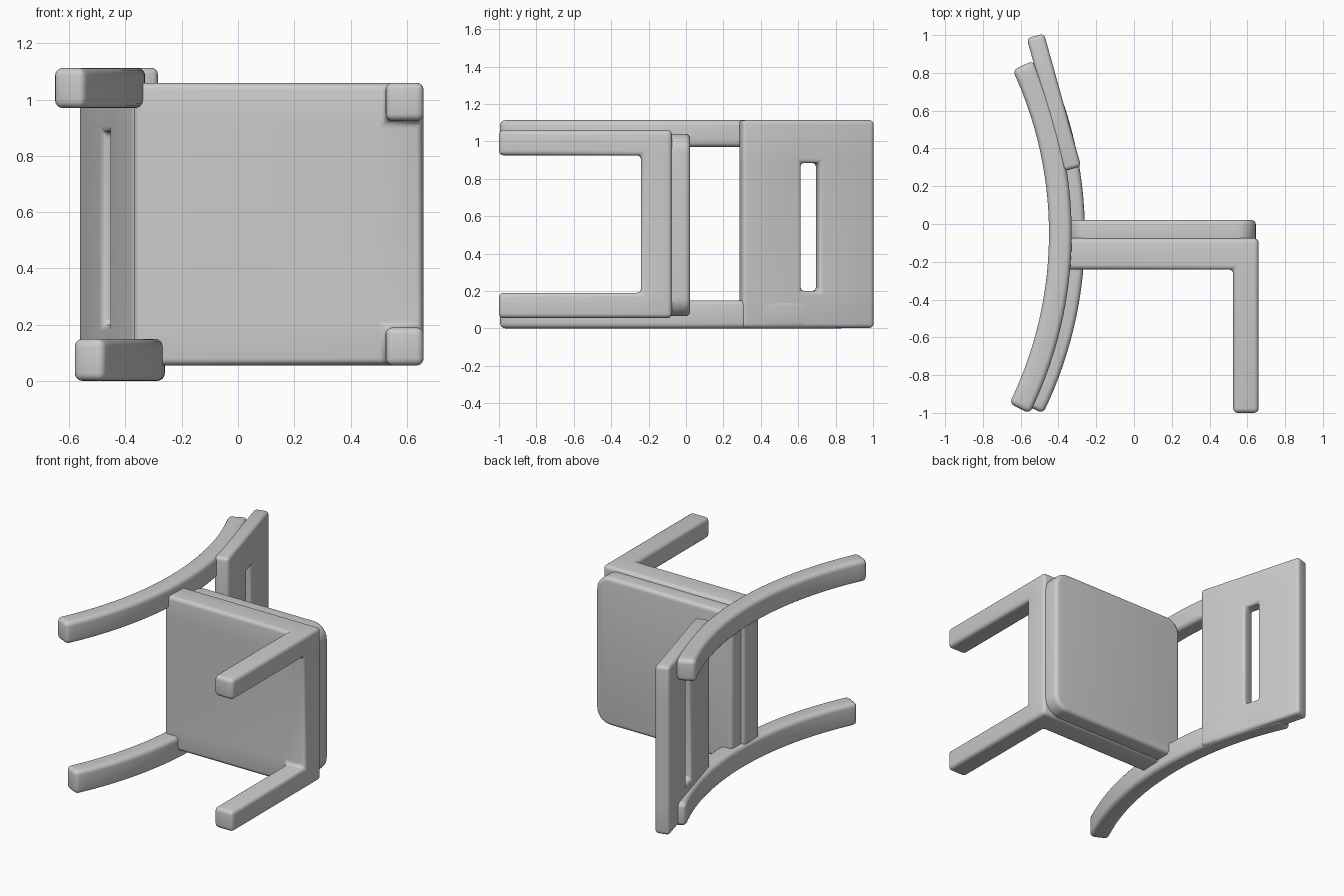
import bpy, bmesh, math
from mathutils import Matrix, Vector

if "Cube" in bpy.data.objects:
    bpy.data.objects.remove(bpy.data.objects["Cube"], do_unlink=True)

GREY = (0.6, 0.6, 0.6, 1.0)
mat = bpy.data.materials.new("light_grey")
mat.use_nodes = True
mat.diffuse_color = GREY
bsdf = mat.node_tree.nodes["Principled BSDF"]
bsdf.inputs["Base Color"].default_value = GREY
bsdf.inputs["Roughness"].default_value = 0.7


def finish(name, bm, bevel, matrix=None):
    """Turn a bmesh into a soft-edged, smooth-shaded object."""
    if matrix:
        bm.transform(matrix)
    bmesh.ops.recalc_face_normals(bm, faces=bm.faces)
    mesh = bpy.data.meshes.new(name)
    bm.to_mesh(mesh)
    bm.free()
    mesh.materials.append(mat)
    ob = bpy.data.objects.new(name, mesh)
    bpy.context.collection.objects.link(ob)
    mod = ob.modifiers.new("soft_edges", 'BEVEL')
    mod.width, mod.segments = bevel, 4
    mod.limit_method, mod.angle_limit = 'ANGLE', math.radians(40)
    bpy.ops.object.select_all(action='DESELECT')
    ob.select_set(True)
    bpy.context.view_layer.objects.active = ob
    bpy.ops.object.modifier_apply(modifier=mod.name)
    bpy.ops.object.shade_smooth_by_angle(angle=math.radians(40))
    return ob


def cells(name, xs, ys, zs, filled, bevel, matrix=None):
    """Outer skin of the filled cells of a box grid, as one solid."""
    lines, bm, verts = (xs, ys, zs), bmesh.new(), {}
    n = [len(l) - 1 for l in lines]

    def inside(c):
        return all(0 <= c[a] < n[a] for a in range(3)) and filled(*c)

    def vert(key):
        if key not in verts:
            verts[key] = bm.verts.new([lines[a][key[a]] for a in range(3)])
        return verts[key]

    for c in [(i, j, k) for i in range(n[0]) for j in range(n[1]) for k in range(n[2])]:
        if not inside(c):
            continue
        for axis in range(3):
            for side in (0, 1):
                nb = list(c)
                nb[axis] += 2 * side - 1
                if inside(nb):
                    continue
                quad = []
                for u, v in ((0, 0), (1, 0), (1, 1), (0, 1)):
                    key = list(c)
                    key[axis] += side
                    key[(axis + 1) % 3] += u
                    key[(axis + 2) % 3] += v
                    quad.append(vert(tuple(key)))
                bm.faces.new(quad)
    return finish(name, bm, bevel, matrix)


def prism(name, outline, offset, bevel):
    """Extrude a closed outline of 3D points along an offset."""
    bm = bmesh.new()
    face = bm.faces.new([bm.verts.new(p) for p in outline])
    out = bmesh.ops.extrude_face_region(bm, geom=[face])
    bmesh.ops.translate(bm, vec=offset,
                        verts=[g for g in out["geom"] if isinstance(g, bmesh.types.BMVert)])
    return finish(name, bm, bevel)


# Seat frame with the two straight front legs at its corners
cells("seat_frame_and_front_legs",
      (-0.37, 0.525, 0.66), (-1.0, -0.24, -0.075), (0.055, 0.19, 0.925, 1.06),
      lambda i, j, k: j == 1 or (i == 1 and k != 1), 0.025)

# Seat pad with rounded corners
X0, X1, Z0, Z1, R = -0.35, 0.645, 0.065, 1.04, 0.1
pad = []
for cx, cz, start in ((X1 - R, Z1 - R, 0), (X0 + R, Z1 - R, 90),
                      (X0 + R, Z0 + R, 180), (X1 - R, Z0 + R, 270)):
    for s in range(9):
        a = math.radians(start + s * 90 / 8)
        pad.append((cx + R * math.cos(a), -0.11, cz + R * math.sin(a)))
prism("seat_pad", pad, (0, 0.132, 0), 0.025)

# Curved rear legs that carry on up behind the backrest
RADIUS, MID_Y, HALF = 2.1, -0.05, 0.06


def rear_leg(name, apex_x, z0, z1):
    a0, a1 = math.asin(-0.927 / RADIUS), math.asin(0.89 / RADIUS)
    angles = [a0 + (a1 - a0) * s / 28 for s in range(29)]

    def arc(r, seq):
        return [(apex_x - RADIUS + r * math.cos(a), MID_Y + r * math.sin(a), z0) for a in seq]

    outline = arc(RADIUS + HALF, angles) + arc(RADIUS - HALF, angles[::-1])
    prism(name, outline, (0, 0, z1 - z0), 0.028)


rear_leg("rear_leg_upper", -0.39, 0.97, 1.113)
rear_leg("rear_leg_lower", -0.32, 0.0, 0.15)

# Tilted backrest board with a long slot
tilt = Matrix.Translation(Vector((-0.28, 0.305, 0))) @ Matrix.Rotation(math.radians(15.6), 4, 'Z')
cells("backrest_board",
      (-0.095, 0.0), (0.0, 0.325, 0.425, 0.73), (0.003, 0.2, 0.885, 1.113),
      lambda i, j, k: not (j == 1 and k == 1), 0.022, tilt)
